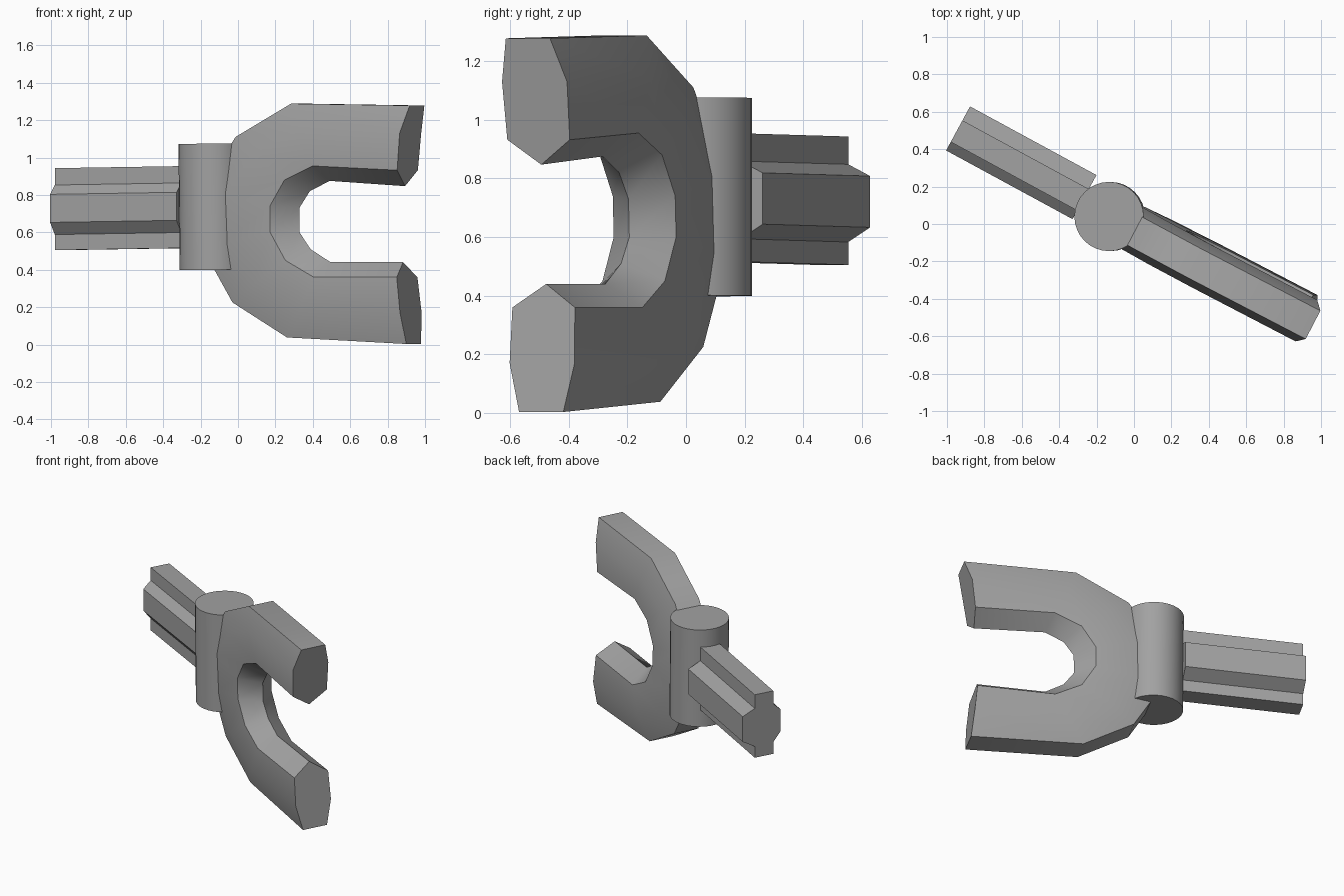
import bpy, bmesh
from math import radians, sin, cos
from mathutils import Vector

cube = bpy.data.objects.get("Cube")
if cube:
    bpy.data.objects.remove(cube, do_unlink=True)

PIN = Vector((-0.13, 0.04, 0))

steel = bpy.data.materials.new("plain_grey")
steel.use_nodes = True
GREY = (0.36, 0.36, 0.36, 1)
steel.diffuse_color = GREY
steel.node_tree.nodes["Principled BSDF"].inputs["Base Color"].default_value = GREY


def place(u, n, z, angle):
    """Point u along and n across an arm that swings about the pin."""
    a = radians(angle)
    return PIN + Vector((u * cos(a) + n * sin(a), -u * sin(a) + n * cos(a), z))


def finish(bm, name):
    bmesh.ops.recalc_face_normals(bm, faces=bm.faces[:])
    mesh = bpy.data.meshes.new(name)
    bm.to_mesh(mesh)
    bm.free()
    obj = bpy.data.objects.new(name, mesh)
    bpy.context.collection.objects.link(obj)
    mesh.materials.append(steel)
    bpy.ops.object.select_all(action='DESELECT')
    obj.select_set(True)
    bpy.context.view_layer.objects.active = obj
    bpy.ops.object.shade_smooth_by_angle(angle=radians(30))
    return obj


def loft(name, rings):
    """Skin a row of equal rings and cap both ends."""
    bm = bmesh.new()
    loops = [[bm.verts.new(p) for p in ring] for ring in rings]
    for a, b in zip(loops, loops[1:]):
        for i in range(len(a)):
            j = (i + 1) % len(a)
            bm.faces.new((a[i], a[j], b[j], b[i]))
    bm.faces.new(loops[0])
    bm.faces.new(loops[-1])
    return finish(bm, name)


# Fork: each station gives (u, z) of outer edge, side ridge, inner edge, inner ridge
stations = [
    ((1.232, 1.278), (1.19, 1.13), (1.17, 0.932), (1.154, 0.847)),
    ((0.517, 1.288), (0.57, 1.14), (0.66, 0.955), (0.70, 0.875)),
    ((0.18, 1.11), (0.30, 1.02), (0.49, 0.88), (0.58, 0.82)),
    ((-0.03, 0.82), (0.13, 0.80), (0.40, 0.74), (0.515, 0.73)),
    ((-0.03, 0.52), (0.13, 0.55), (0.40, 0.60), (0.515, 0.60)),
    ((0.15, 0.225), (0.29, 0.32), (0.49, 0.45), (0.58, 0.51)),
    ((0.476, 0.038), (0.57, 0.18), (0.66, 0.36), (0.70, 0.44)),
    ((1.195, 0.003), (1.18, 0.17), (1.16, 0.36), (1.137, 0.44)),
]


def fork_ring(station):
    outer, ridge, inner, tip = station
    trip = [(outer, 0.085), (ridge, 0.125), (inner, 0.12)]
    ring = [(u, w, z) for (u, z), w in trip] + [(tip[0], 0, tip[1])]
    ring += [(u, -w, z) for (u, z), w in reversed(trip)]
    return [place(u, n + 0.02 - 0.025 * z, z, 27.5) for u, n, z in ring]


loft("fork", [fork_ring(s) for s in stations])

# Shank: tall bar with a bevelled rib along each side
back = [(0.076, 0.95), (0.076, 0.855), (0.161, 0.815),
        (0.161, 0.64), (0.076, 0.59), (0.076, 0.512)]
front = [(-0.055, 0.512), (-0.055, 0.595), (-0.107, 0.66),
         (-0.107, 0.81), (-0.055, 0.86), (-0.055, 0.95)]
loft("shank", [[place(u, n, z + drop, 28.5) for n, z in back + front]
               for u, drop in ((-0.168, 0.004), (-0.937, -0.007))])

# Hinge pin: upright cylinder
bm = bmesh.new()
bmesh.ops.create_cone(bm, cap_ends=True, segments=32, radius1=0.185,
                      radius2=0.185, depth=0.675)
pin = finish(bm, "hinge_pin")
pin.location = PIN + Vector((0, 0, 0.737))
pin.rotation_euler.y = radians(-0.6)
